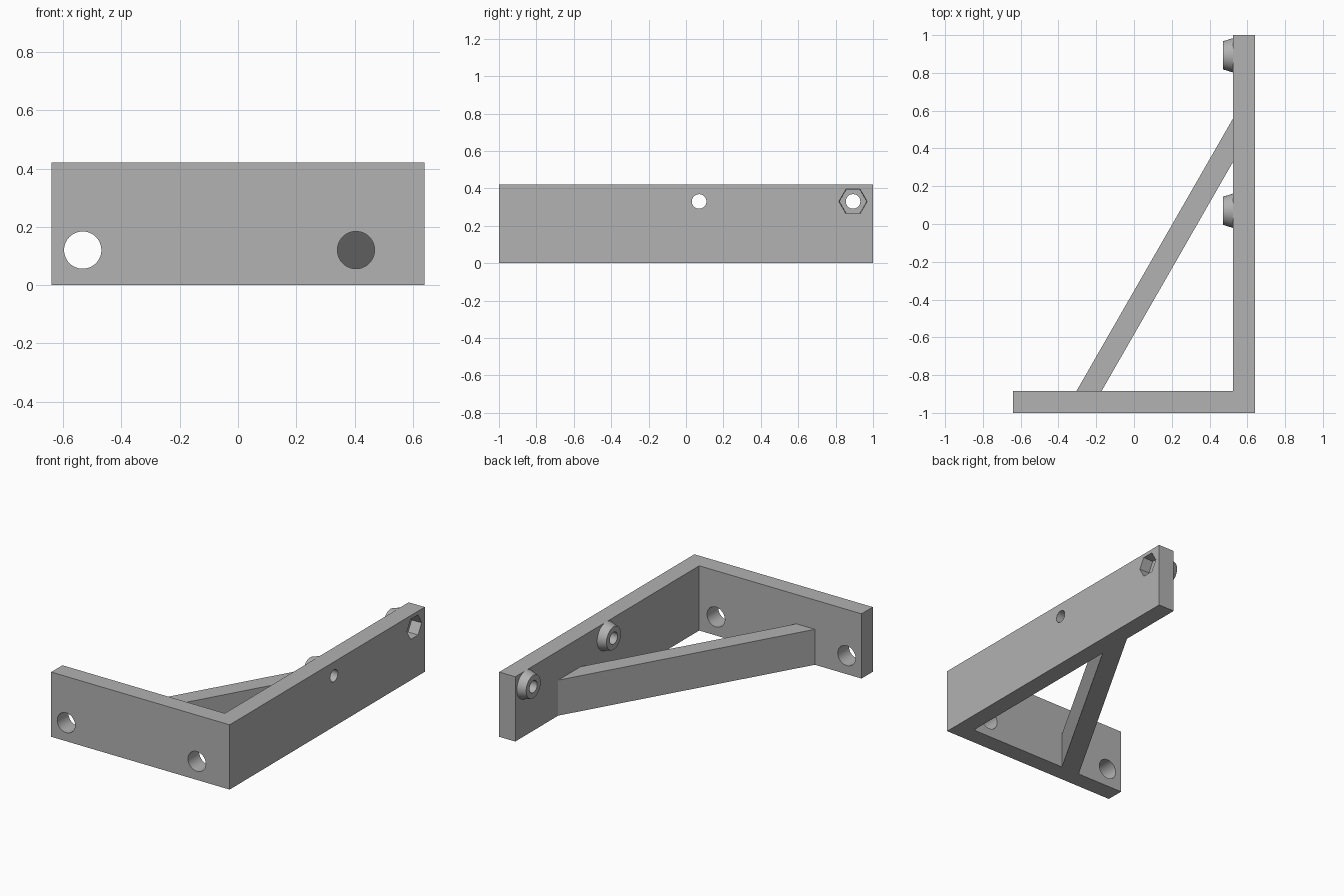
import bpy
import bmesh
from math import pi, radians
from mathutils import Matrix

cube = bpy.data.objects.get("Cube")
if cube:
    bpy.data.objects.remove(cube, do_unlink=True)

grey = bpy.data.materials.new("plain grey")
grey.use_nodes = True
grey.diffuse_color = (0.445, 0.445, 0.445, 1)
grey.node_tree.nodes["Principled BSDF"].inputs["Base Color"].default_value = grey.diffuse_color

# Main dimensions
HALF_X, HALF_Y, HEIGHT, THICK = 0.64, 1.0, 0.42, 0.115
IN_X, IN_Y = HALF_X - THICK, -HALF_Y + THICK
BOLT_Z, BOLT_YS = 0.33, (0.07, 0.893)
HOLE_Z, HOLE_XS = 0.12, (-0.533, 0.405)


def to_object(name, bm):
    mesh = bpy.data.meshes.new(name)
    bmesh.ops.recalc_face_normals(bm, faces=bm.faces)
    bm.to_mesh(mesh)
    bm.free()
    mesh.materials.append(grey)
    obj = bpy.data.objects.new(name, mesh)
    bpy.context.collection.objects.link(obj)
    return obj


def prism(name, outline, height):
    """Extrude an outline in the ground plane upwards."""
    bm = bmesh.new()
    face = bm.faces.new([bm.verts.new((x, y, 0)) for x, y in outline])
    grown = bmesh.ops.extrude_face_region(bm, geom=[face])
    top = [v for v in grown["geom"] if isinstance(v, bmesh.types.BMVert)]
    bmesh.ops.translate(bm, verts=top, vec=(0, 0, height))
    return to_object(name, bm)


def cone(name, sides, r1, r2, depth, location, axis):
    """Cone or cylinder along x or y; r1 is the low end."""
    bm = bmesh.new()
    bmesh.ops.create_cone(bm, cap_ends=True, segments=sides, radius1=r1, radius2=r2, depth=depth)
    turn = Matrix.Rotation(pi / 2, 4, "Y") if axis == "x" else Matrix.Rotation(-pi / 2, 4, "X")
    bm.transform(Matrix.Translation(location) @ turn)
    return to_object(name, bm)


def cut(obj, cutter):
    mod = obj.modifiers.new("cut", "BOOLEAN")
    mod.operation = "DIFFERENCE"
    mod.solver = "EXACT"
    mod.object = cutter
    bpy.ops.object.select_all(action="DESELECT")
    bpy.context.view_layer.objects.active = obj
    obj.select_set(True)
    bpy.ops.object.modifier_apply(modifier=mod.name)


def smooth(obj):
    bpy.ops.object.select_all(action="DESELECT")
    bpy.context.view_layer.objects.active = obj
    obj.select_set(True)
    bpy.ops.object.shade_smooth_by_angle(angle=radians(25))


# L-shaped frame: front plate and side plate in one piece
frame = prism("corner_frame", [(-HALF_X, -HALF_Y), (HALF_X, -HALF_Y), (HALF_X, HALF_Y),
                               (IN_X, HALF_Y), (IN_X, IN_Y), (-HALF_X, IN_Y)], HEIGHT)

# Lower diagonal brace between the two plates
prism("diagonal_brace", [(-0.305, IN_Y), (-0.172, IN_Y), (IN_X, 0.33), (IN_X, 0.56)], 0.23)

# Round mounting holes through the front plate
cutters = []
for x in HOLE_XS:
    hole = cone("hole_cutter", 48, 0.064, 0.064, 0.3, (x, -HALF_Y + THICK / 2, HOLE_Z), "y")
    cut(frame, hole)
    cutters.append(hole)

# Tapered bosses with a bolt bore and a hexagonal nut pocket behind each
BOSS, POCKET = 0.055, 0.07
for i, y in enumerate(BOLT_YS):
    boss = cone(f"bolt_boss_{i + 1}", 48, 0.074, 0.091, BOSS, (IN_X - BOSS / 2, y, BOLT_Z), "x")
    bore = cone("bore_cutter", 32, 0.039, 0.039, 0.5, (IN_X, y, BOLT_Z), "x")
    pocket = cone("pocket_cutter", 6, 0.073, 0.078, POCKET * 2, (HALF_X, y, BOLT_Z), "x")
    cut(boss, bore)
    cut(frame, bore)
    cut(frame, pocket)
    smooth(boss)
    cutters += [bore, pocket]

smooth(frame)
for cutter in cutters:
    bpy.data.objects.remove(cutter, do_unlink=True)
